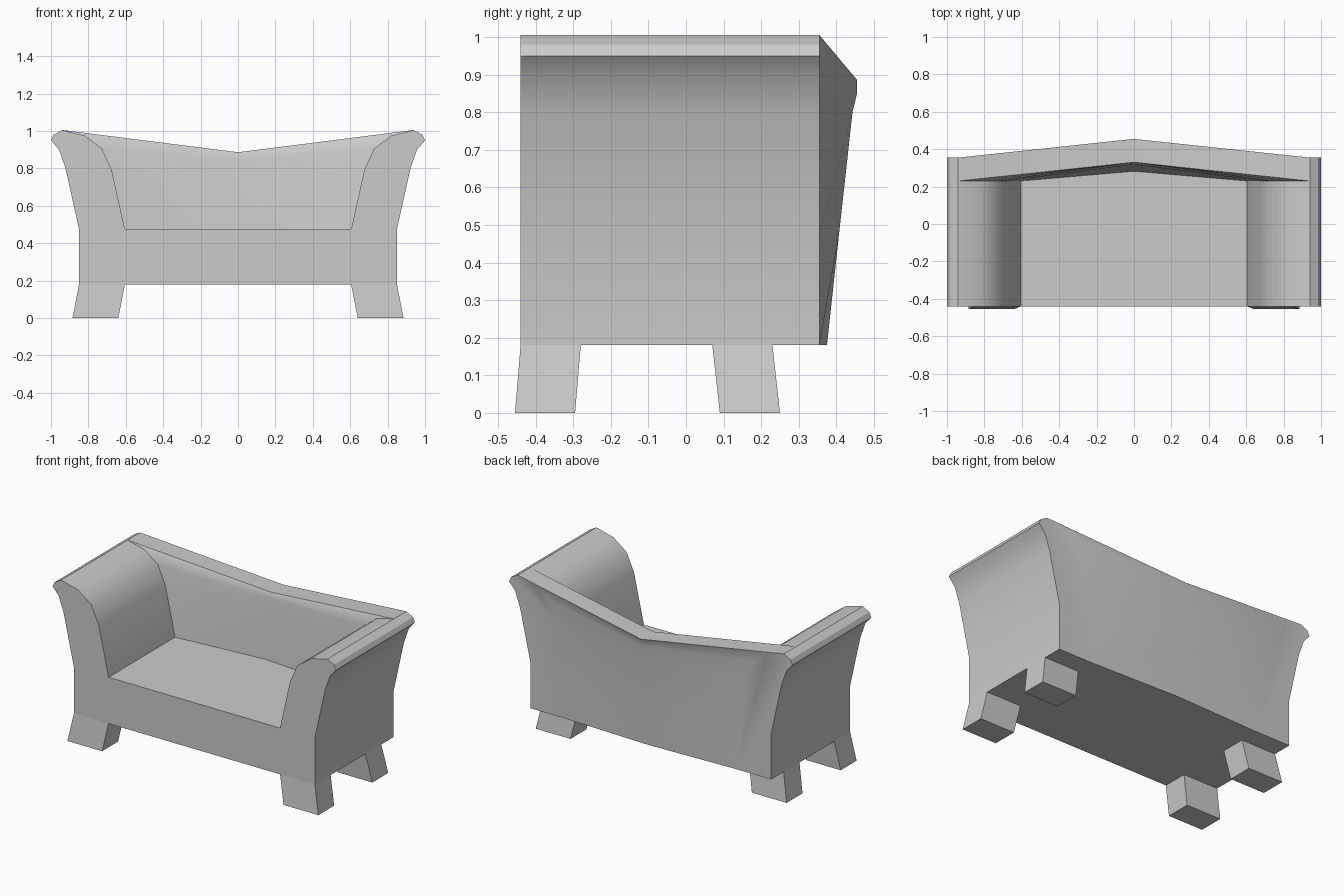
import bpy, bmesh, math

cube = bpy.data.objects.get("Cube")
if cube:
    bpy.data.objects.remove(cube, do_unlink=True)

grey = bpy.data.materials.new("plain_grey")
grey.use_nodes = True
colour = (0.6, 0.6, 0.6, 1)
grey.diffuse_color = colour
grey.node_tree.nodes["Principled BSDF"].inputs["Base Color"].default_value = colour

# Stations along the depth, and heights of the base and seat
FRONT, INNER, REAR = -0.44, 0.23, 0.355
BASE, SEAT = 0.18, 0.475

# Arm cross-section (x, z): outer side and inner side meet at the crest
crest = (0.94, 1.005)
outer = [(0.85, BASE), (0.85, SEAT), (0.922, 0.8), (0.957, 0.9),
         (1.0, 0.95), (0.985, 0.98), crest]
inner = [(0.605, SEAT), (0.675, 0.79), (0.727, 0.905), (0.82, 0.975), crest]
# Backrest middle (backward bow, z), one point per inner arm point
middle = [(0.052, SEAT), (0.088, 0.8), (0.1, 0.85), (0.1, 0.872), (0.1, 0.886)]


def make_object(name, faces, axes):
    """Build a mesh from faces given as point lists and mirror it."""
    bm = bmesh.new()
    for points in faces:
        bm.faces.new([bm.verts.new(p) for p in points])
    bmesh.ops.remove_doubles(bm, verts=bm.verts, dist=0.0005)
    bmesh.ops.recalc_face_normals(bm, faces=bm.faces)
    mesh = bpy.data.meshes.new(name)
    bm.to_mesh(mesh)
    bm.free()
    mesh.materials.append(grey)
    obj = bpy.data.objects.new(name, mesh)
    bpy.context.collection.objects.link(obj)
    mirror = obj.modifiers.new("mirror", 'MIRROR')
    mirror.use_axis = axes
    mirror.use_clip = True
    bpy.ops.object.select_all(action='DESELECT')
    obj.select_set(True)
    bpy.context.view_layer.objects.active = obj
    bpy.ops.object.modifier_apply(modifier="mirror")
    bpy.ops.object.shade_smooth_by_angle(angle=math.radians(30))
    return obj


def at(profile, y):
    return [(x, y, z) for x, z in profile]


def bowed(profile, y):
    return [(0, y + bow, z) for bow, z in profile]


def strip(a, b):
    """Quads between two matching rows of points."""
    return [(a[i], a[i + 1], b[i + 1], b[i]) for i in range(len(a) - 1)]


# Sofa body: left half, mirrored
rear_inner = [(0.605, BASE)] + inner
rear_middle = [(0.02, BASE)] + middle
body = []
# arm sides
body += strip(at(outer, FRONT), at(outer, INNER))
body += strip(at(outer, INNER), at(outer, REAR))
body += strip(at(inner, FRONT), at(inner, INNER))
# front panel and arm rear
body.append(at([(0, BASE)] + outer + inner[-2::-1] + [(0, SEAT)], FRONT))
body.append(at(outer + rear_inner[-2::-1], REAR))
# backrest front, rear and top
body += strip(at(inner, INNER), bowed(middle, INNER))
body += strip(at(rear_inner, REAR), bowed(rear_middle, REAR))
body.append(at([crest], INNER) + at([crest], REAR)
            + bowed(middle[-1:], REAR) + bowed(middle[-1:], INNER))
# seat and underside
body.append([(0, FRONT, SEAT), (0.605, FRONT, SEAT), (0.605, INNER, SEAT)]
            + bowed(middle[:1], INNER))
body.append([(0, FRONT, BASE), (0.85, FRONT, BASE), (0.85, INNER, BASE),
             (0.85, REAR, BASE), (0.605, REAR, BASE)] + bowed(rear_middle[:1], REAR))
make_object("sofa_body", body, (True, False, False))


# Splayed legs, each a leaning block mirrored left to right
def legs(name, y_top, y_foot):
    def ring(x, y, z):
        return [(x, y, z), (x + 0.245, y, z),
                (x + 0.245, y + 0.16, z), (x, y + 0.16, z)]
    top, foot = ring(0.605, y_top, BASE), ring(0.64, y_foot, 0)
    sides = strip(top + top[:1], foot + foot[:1])
    make_object(name, sides + [top, foot], (True, False, False))


legs("front_legs", FRONT, -0.455)
legs("rear_legs", 0.07, 0.09)
